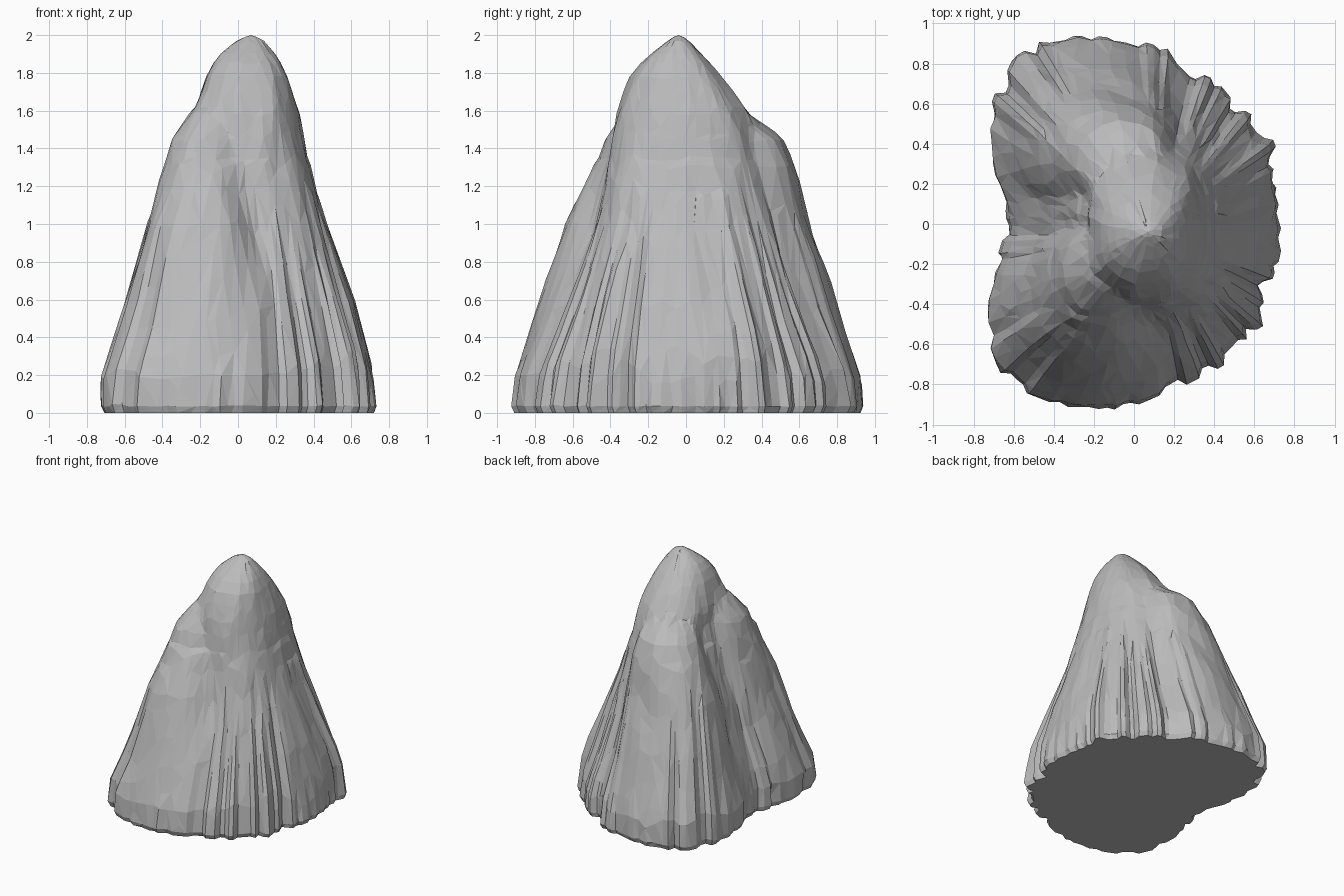
import bpy, bmesh, math, random
from mathutils import Vector, noise

random.seed(7)
if "Cube" in bpy.data.objects:
    bpy.data.objects.remove(bpy.data.objects["Cube"], do_unlink=True)

# Each swelling of the rock: (z, centre x, centre y, half width x, half width y)
main_peak = [(0, .08, .0, .64, .78), (.25, .08, 0, .63, .74), (.6, .08, 0, .53, .6),
             (1, .07, 0, .40, .48), (1.4, .06, -.01, .30, .39), (1.6, .045, -.02, .28, .35),
             (1.8, .045, -.06, .215, .235), (1.9, .05, -.05, .15, .135),
             (1.97, .065, -.04, .075, .055), (2, .07, -.04, .015, .015)]
back_shoulder = [(0, -.2, .43, .51, .5), (.2, -.2, .43, .51, .49), (.6, -.18, .41, .41, .38),
                 (1, -.13, .36, .35, .30), (1.4, -.07, .33, .24, .21), (1.48, -.06, .31, .2, .17),
                 (1.54, -.05, .26, .12, .13)]
front_shoulder = [(0, -.2, -.43, .52, .5), (.2, -.2, -.43, .52, .48), (.6, -.18, -.39, .41, .38),
                  (1, -.2, -.33, .28, .32), (1.4, -.19, -.23, .18, .22), (1.5, -.17, -.21, .15, .19),
                  (1.62, -.11, -.15, .12, .14)]
side_hollow = [(0, -.25, .05, .37, .4), (.25, -.25, .05, .35, .38), (.6, -.2, .05, .3, .34),
               (1, -.12, .04, .25, .28), (1.4, -.06, .03, .19, .2)]
swellings = [main_peak, back_shoulder, front_shoulder, side_hollow]

# Broad buttresses and gullies round the foot: (angle, half width, depth)
buttresses = [(30, 5, .05), (50, 4, -.05), (57, 3, .03), (73, 3, -.03), (79, 3, .05),
              (126, 5, .035), (-28, 4, -.045), (-36, 3, .04)]


def section(table, z):
    """Interpolated ellipse of a swelling at height z, or None above its top."""
    for a, b in zip(table, table[1:]):
        if a[0] <= z <= b[0]:
            t = (z - a[0]) / (b[0] - a[0])
            return [p + (q - p) * t for p, q in zip(a[1:], b[1:])]
    return None


def outline_radius(sections, ax, ay, c, s):
    """Furthest point of the softly joined ellipses along a ray from the axis."""
    r = 1.15
    while r > .01:
        x, y = ax + c * r, ay + s * r
        total = 0
        for cx, cy, rx, ry in sections:
            f = abs((x - cx) / rx) ** 2.3 + abs((y - cy) / ry) ** 2.3
            total += max(f, .2) ** -7
        if total > 1:
            return r
        r -= .005
    return r


def gap(a, b):
    return abs((a - b + 180) % 360 - 180)


# Vertical flutes: each has a depth and a height where it fades out
COLUMNS = 150
smooth_panels = [(0, 22), (255, 20), (165, 22), (203, 12), (100, 12)]
flutes = []
raised = True
while len(flutes) < COLUMNS:
    angle = 360 * len(flutes) / COLUMNS
    calm = any(gap(angle, a) < w for a, w in smooth_panels)
    depth = random.uniform(.008, .028) * (1 if raised else -1) * (.4 if calm else 1)
    fade = random.uniform(.15, .4) if calm else random.uniform(.6, 1.4)
    flutes += [(depth, fade)] * random.choice((1, 2, 2, 3, 4))
    raised = not raised

# Rings of the rock face, with uneven heights so that no bands show
heights = [0, .035, .1, .2] + [.3 + .1 * i for i in range(11)]
heights += [1.35, 1.44, 1.48, 1.52, 1.57, 1.62, 1.7, 1.78, 1.85, 1.9, 1.94, 1.97, 1.99]
heights.sort()
bm = bmesh.new()
rings = []
for k, level in enumerate(heights):
    ring = []
    for i in range(COLUMNS):
        ang = math.tau * i / COLUMNS
        c, s = math.cos(ang), math.sin(ang)
        z = level
        if 1 < k < len(heights) - 8:
            room = min(level - heights[k - 1], heights[k + 1] - level)
            z += .8 * room * noise.noise(Vector((c * 5, s * 5, level * 9)))
        sections = [e for e in (section(t, z) for t in swellings) if e]
        ax, ay = .035 * z, -.02 * z
        r = outline_radius(sections, ax, ay, c, s)
        depth, fade = flutes[i]
        r += depth * max(0, 1 - z / fade) ** .5
        for angle, width, size in buttresses:
            spread = gap(math.degrees(ang), angle) / width
            r += size * math.exp(-spread * spread) * max(0, 1 - z / 1.3)
        rough = noise.noise(Vector((c * 3.5, s * 3.5, z * 3)))
        r += .02 * rough * min(1, r * 2)
        if k == 0:
            r -= .02
        ring.append(bm.verts.new((ax + c * r, ay + s * r, z)))
    rings.append(ring)
for low, high in zip(rings, rings[1:]):
    for i in range(COLUMNS):
        j = (i + 1) % COLUMNS
        bm.faces.new((low[i], low[j], high[j], high[i]))
tip = bm.verts.new((.07, -.04, 2))
for i in range(COLUMNS):
    bm.faces.new((rings[-1][i], rings[-1][(i + 1) % COLUMNS], tip))
bm.faces.new(rings[0][::-1])

# Soften the creases above the fluted skirt
upper = [v for v in bm.verts if 1.05 < v.co.z < 1.95]
for _ in range(2):
    bmesh.ops.smooth_vert(bm, verts=upper, factor=.4, use_axis_x=True, use_axis_y=True)

bmesh.ops.triangulate(bm, faces=bm.faces[:])
bmesh.ops.recalc_face_normals(bm, faces=bm.faces[:])
mesh = bpy.data.meshes.new("rock")
bm.to_mesh(mesh)
bm.free()
rock = bpy.data.objects.new("rock", mesh)
bpy.context.collection.objects.link(rock)

# Irregular flat facets
facets = rock.modifiers.new("facets", 'DECIMATE')
facets.ratio = .25

# Stone colour
stone = bpy.data.materials.new("grey stone")
stone.use_nodes = True
colour = (.5, .5, .5, 1)
stone.diffuse_color = colour
stone.node_tree.nodes["Principled BSDF"].inputs["Base Color"].default_value = colour
mesh.materials.append(stone)
